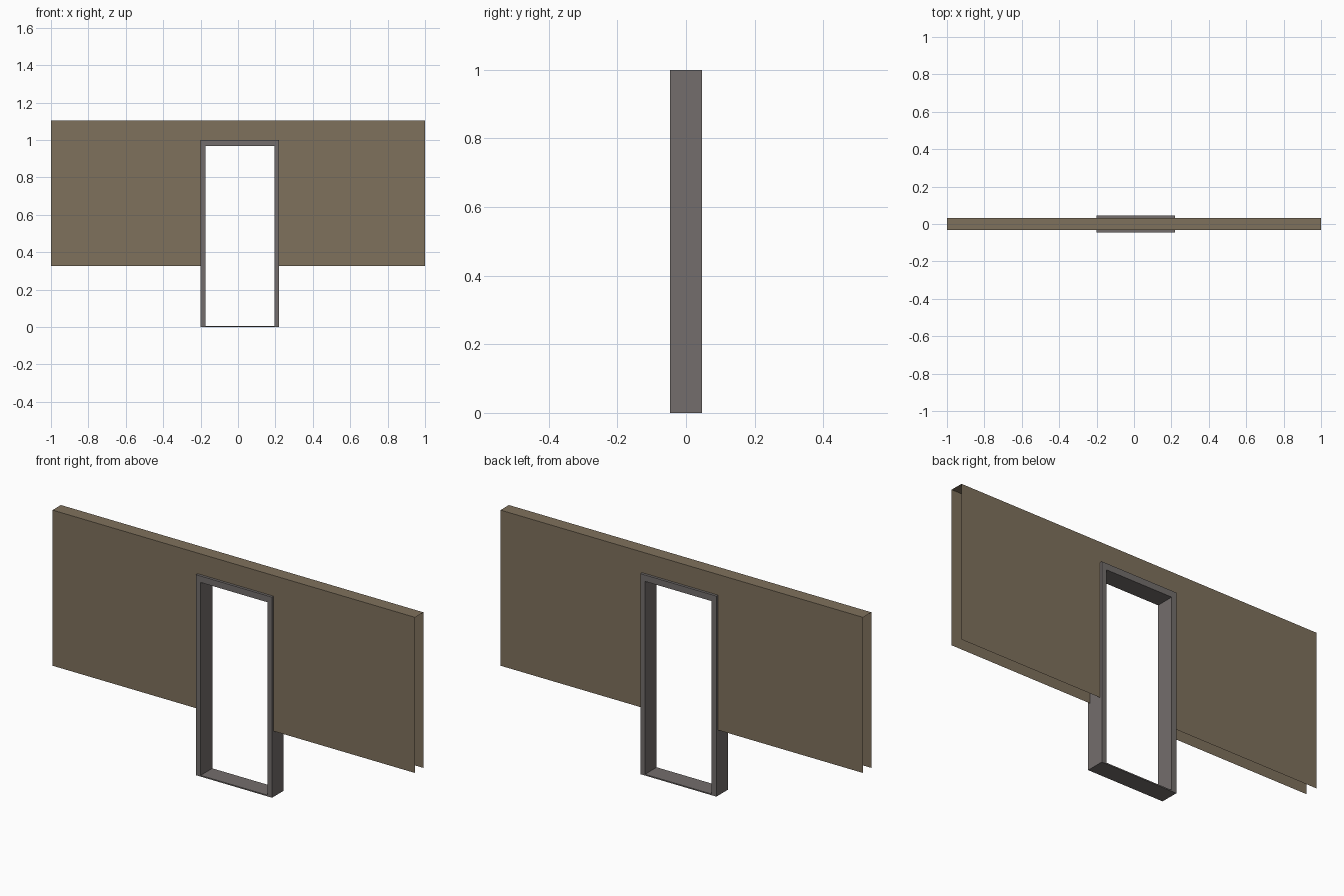
import bpy, bmesh

if "Cube" in bpy.data.objects:
    bpy.data.objects.remove(bpy.data.objects["Cube"])


def material(name, rgb):
    m = bpy.data.materials.new(name)
    m.diffuse_color = (*rgb, 1)
    m.use_nodes = True
    m.node_tree.nodes["Principled BSDF"].inputs["Base Color"].default_value = m.diffuse_color
    return m


def make_object(name, bm, mat):
    me = bpy.data.meshes.new(name)
    bm.to_mesh(me)
    bm.free()
    me.materials.append(mat)
    ob = bpy.data.objects.new(name, me)
    bpy.context.collection.objects.link(ob)
    return ob


def rect(x0, x1, z0, z1):
    return [(x0, z0), (x1, z0), (x1, z1), (x0, z1)]


wall_mat = material("wall_brown", (0.212, 0.165, 0.108))
frame_mat = material("frame_grey", (0.172, 0.155, 0.150))

# Main dimensions
FX0, FX1, FZ = -0.2, 0.22, 1.0      # outside of the door frame
FY = 0.046                          # half depth of the frame
WY, WZ0, WZ1 = 0.033, 0.327, 1.103  # half thickness, bottom and top of wall

# Wall: two thin sheets with a door notch, joined by a top strip, open ends and bottom
outline = [(-1, WZ0), (FX0, WZ0), (FX0, FZ), (FX1, FZ),
           (FX1, WZ0), (1, WZ0), (1, WZ1), (-1, WZ1)]
bm = bmesh.new()
front = [bm.verts.new((x, -WY, z)) for x, z in outline]
back = [bm.verts.new((x, WY, z)) for x, z in outline]
bm.faces.new(front)
bm.faces.new(back[::-1])
bm.faces.new((front[7], front[6], back[6], back[7]))
make_object("wall", bm, wall_mat)

# Door frame: rectangular ring with a very thin sill
outer = rect(FX0, FX1, 0, FZ)
inner = rect(FX0 + 0.026, FX1 - 0.026, 0.006, FZ - 0.032)
bm = bmesh.new()
of, inf, ob, inb = [[bm.verts.new((x, y, z)) for x, z in loop]
                    for y in (-FY, FY) for loop in (outer, inner)]
for i in range(4):
    j = (i + 1) % 4
    bm.faces.new((of[i], of[j], inf[j], inf[i]))   # front rim
    bm.faces.new((ob[j], ob[i], inb[i], inb[j]))   # back rim
    bm.faces.new((of[j], of[i], ob[i], ob[j]))     # outside
    bm.faces.new((inf[i], inf[j], inb[j], inb[i]))  # reveal
bmesh.ops.recalc_face_normals(bm, faces=bm.faces)
make_object("door_frame", bm, frame_mat)
